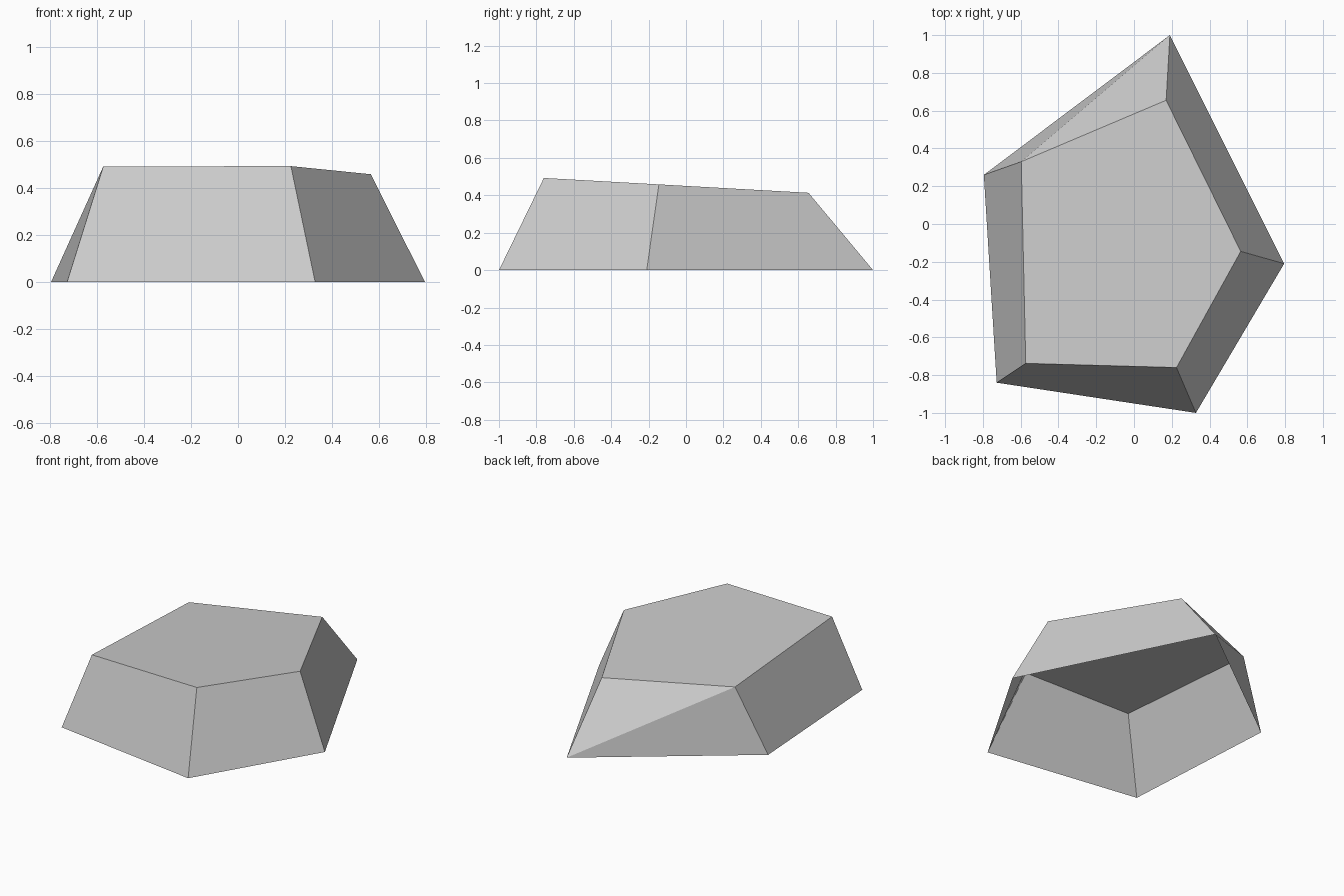
import bpy, bmesh

if "Cube" in bpy.data.objects:
    bpy.data.objects.remove(bpy.data.objects["Cube"])

# One plain grey for the whole shell
grey = bpy.data.materials.new("stone_grey")
grey.diffuse_color = (0.6, 0.6, 0.6, 1)
grey.use_nodes = True
grey.node_tree.nodes["Principled BSDF"].inputs["Base Color"].default_value = grey.diffuse_color

# Outlines of the open base and of the gently tilted cap
base = [(0.19, 1.0), (-0.795, 0.26), (-0.727, -0.84), (0.328, -1.0), (0.795, -0.21)]
cap = [(0.17, 0.655), (-0.597, 0.33), (-0.573, -0.738), (0.225, -0.76), (0.565, -0.145)]


def cap_height(y):
    return 0.45 - 0.056 * y


bm = bmesh.new()
low = [bm.verts.new((x, y, 0)) for x, y in base]
high = [bm.verts.new((x, y, cap_height(y))) for x, y in cap]

# Cap and sloping side walls; the underside stays open
bm.faces.new(high)
for i in range(5):
    j = (i + 1) % 5
    if i == 0:  # the back wall is folded along its diagonal
        bm.faces.new((low[i], low[j], high[j]))
        bm.faces.new((low[i], high[j], high[i]))
    else:
        bm.faces.new((low[i], low[j], high[j], high[i]))

mesh = bpy.data.meshes.new("faceted_shell")
bm.to_mesh(mesh)
bm.free()
mesh.materials.append(grey)
shell = bpy.data.objects.new("faceted_shell", mesh)
bpy.context.collection.objects.link(shell)
